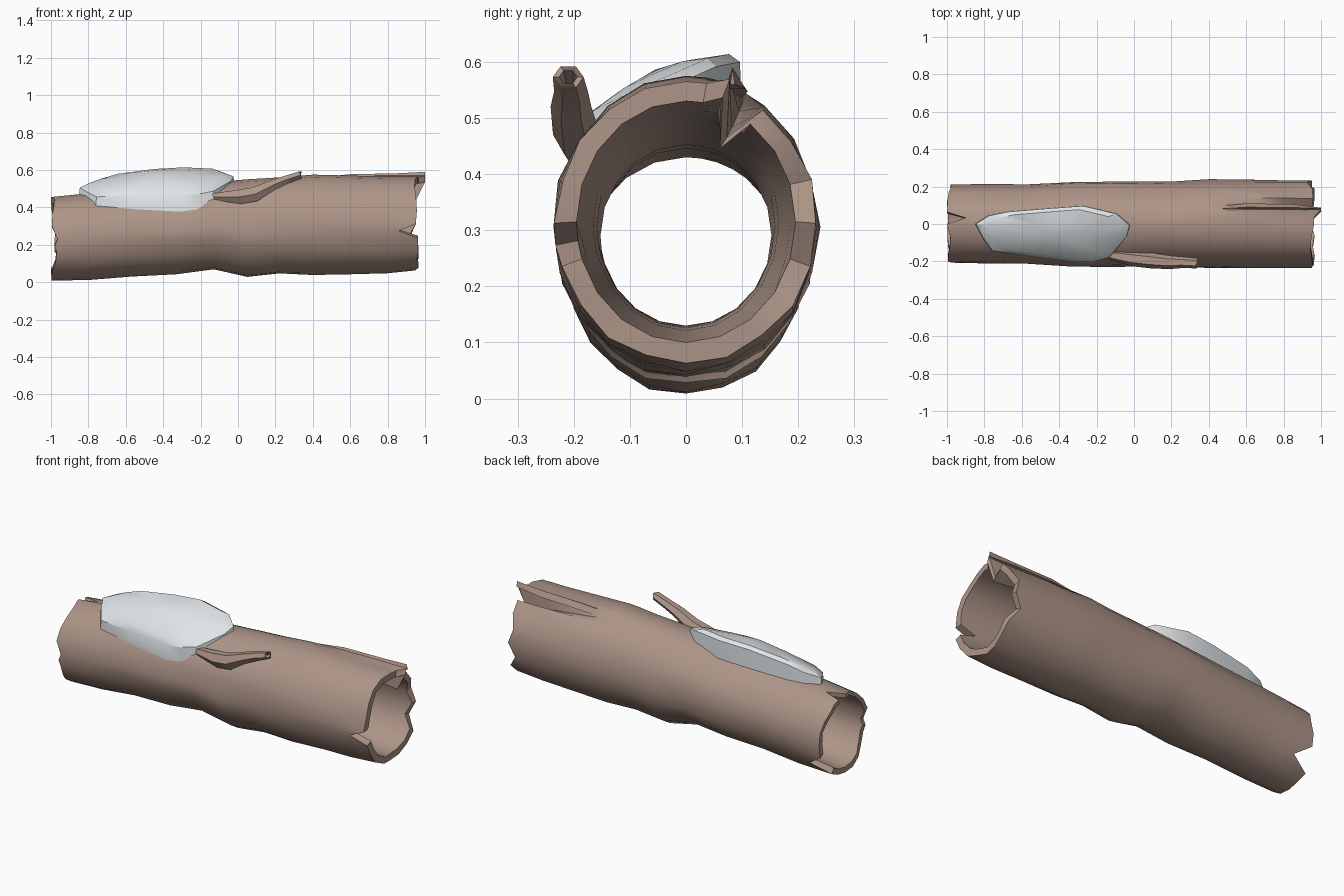
import bpy, random
from math import sin, cos, radians, sqrt
from mathutils import Vector

if "Cube" in bpy.data.objects:
    bpy.data.objects.remove(bpy.data.objects["Cube"])

random.seed(4)


def material(name, col):
    m = bpy.data.materials.new(name)
    m.diffuse_color = (*col, 1)
    m.use_nodes = True
    m.node_tree.nodes["Principled BSDF"].inputs["Base Color"].default_value = m.diffuse_color
    return m


BARK = material("bark", (0.42, 0.30, 0.245))
SNOW = material("snow", (0.74, 0.78, 0.80))


def make(name, verts, faces, mat, angle):
    me = bpy.data.meshes.new(name)
    me.from_pydata([tuple(v) for v in verts], [], faces)
    me.materials.append(mat)
    me.shade_smooth()
    me.set_sharp_from_angle(angle=radians(angle))
    ob = bpy.data.objects.new(name, me)
    bpy.context.collection.objects.link(ob)
    return ob


def bridge(rings, closed=False):
    """Quads between successive rings of equal length."""
    n = len(rings[0])
    pairs = list(zip(rings, rings[1:]))
    if closed:
        pairs.append((rings[-1], rings[0]))
    verts = [v for r in rings for v in r]
    k = len(rings)
    faces = []
    for i in range(len(pairs)):
        a, b = i * n, ((i + 1) % k) * n
        for j in range(n):
            faces.append((a + j, a + (j + 1) % n, b + (j + 1) % n, b + j))
    return verts, faces


# Log outline: x, bottom z, top z, half width
OUTER = [(-1, 0.005, 0.455, 0.212), (-0.8, 0.01, 0.475, 0.214),
         (-0.57, 0.03, 0.495, 0.213), (-0.33, 0.04, 0.515, 0.228),
         (-0.13, 0.064, 0.535, 0.232), (0.05, 0.022, 0.55, 0.232),
         (0.22, 0.042, 0.56, 0.230), (0.4, 0.036, 0.575, 0.240),
         (0.6, 0.042, 0.57, 0.238), (0.8, 0.047, 0.565, 0.236),
         (0.955, 0.06, 0.565, 0.236)]
INNER = [(-1, 0.04, 0.43, 0.182), (-0.15, 0.13, 0.45, 0.152),
         (0.3, 0.125, 0.50, 0.160), (0.955, 0.10, 0.53, 0.195)]


def section(table, x):
    x = min(max(x, table[0][0]), table[-1][0])
    for a, b in zip(table, table[1:]):
        if x <= b[0]:
            t = (x - a[0]) / (b[0] - a[0])
            lo, hi, w = (a[i] + (b[i] - a[i]) * t for i in (1, 2, 3))
            return (lo + hi) / 2, (hi - lo) / 2, w


# Columns round the log, 0 = top, 90 = back, plus extra ones at the splits
ANGLES = sorted([18 * k for k in range(20)] + [9, 27, 261])
LEFT = {9: 0.10, 18: 0.0, 0: 0.0, 126: 0.11, 144: -0.0, 270: 0.035, 252: 0.03}
RIGHT = {261: -0.095, 18: 0.045, 27: 0.0, 108: -0.04, 72: -0.03}
left = {a: LEFT.get(a, random.uniform(0, 0.025)) for a in ANGLES}
right = {a: RIGHT.get(a, random.uniform(-0.015, 0.012)) for a in ANGLES}


def log_ring(table, x, inner):
    cz, rz, ry = section(table, x)
    ring = []
    for a in ANGLES:
        t = radians(a)
        k = 1.0
        if 30 < a < 330 and not inner:
            k += 0.012 * sin(5 * x + a * 0.13) - 0.012
        s = max(0, (x - 0.38) / 0.575)
        if a == 27:                       # bark split near the right end
            k -= 0.32 * s
        if a == 18:                       # lifted splinter beside the split
            k += (0.07 * min(1, s * 1.6)) if not inner else 0.08 * s
        px = x
        if x == OUTER[0][0]:
            px += left[a]
        if x == OUTER[-1][0]:
            px += right[a]
        ring.append(Vector((px, ry * k * sin(t), cz + rz * k * cos(t))))
    return ring


# Hollow log
xs = [s[0] for s in OUTER]
rings = [log_ring(OUTER, x, False) for x in xs]
rings += [log_ring(INNER, x, True) for x in reversed(xs)]
v, f = bridge(rings, closed=True)
make("hollow_log", v, [q[::-1] for q in f], BARK, 40)


# Broken hollow twig on the front side
def tube_ring(c, r, squash=1.0, n=6):
    return [Vector((c[0] - 0.4 * r * sin(6.283 * i / n),
                    c[1] + squash * r * cos(6.283 * i / n),
                    c[2] + r * sin(6.283 * i / n))) for i in range(n)]


path = [((-0.13, -0.165, 0.455), 0.022), ((0.0, -0.185, 0.455), 0.042),
        ((0.09, -0.195, 0.470), 0.042), ((0.19, -0.205, 0.520), 0.029),
        ((0.26, -0.205, 0.548), 0.024), ((0.335, -0.21, 0.573), 0.022),
        ((0.335, -0.21, 0.573), 0.013), ((0.24, -0.205, 0.538), 0.008)]
rings = [tube_ring(c, r, 1.0 if r > 0.03 else 1.25) for c, r in path]
rings[5][1].x += 0.015
rings[5][4].x -= 0.02
v, f = bridge(rings)
f += [tuple(range(6)), tuple(range(len(v) - 6, len(v)))]
make("broken_twig", v, f, BARK, 40)

# Thin bark sliver along the crack on top
sliver = [[Vector((x, y - w, z - 0.03)), Vector((x, y, z)), Vector((x, y + w, z - 0.03))]
          for x, y, z, w in ((0.38, 0.075, 0.555, 0.012), (0.6, 0.09, 0.577, 0.02),
                             (0.85, 0.088, 0.582, 0.018), (1.0, 0.083, 0.59, 0.004))]
v, f = bridge(sliver)
make("bark_sliver", v, f + [(0, 1, 2), (9, 10, 11)], BARK, 40)

# Snow slab: rim x, y, upper edge z
RIM = [(-0.85, 0.0, 0.505), (-0.78, 0.045, 0.53), (-0.68, 0.066, 0.56),
       (-0.45, 0.085, 0.59), (-0.27, 0.098, 0.600), (-0.09, 0.055, 0.592),
       (-0.02, -0.005, 0.565), (-0.035, -0.065, 0.54), (-0.13, -0.18, 0.485),
       (-0.22, -0.205, 0.468), (-0.31, -0.205, 0.46), (-0.55, -0.175, 0.462),
       (-0.76, -0.145, 0.455), (-0.81, -0.075, 0.48)]
base, edge, top = [], [], []
centre = Vector((-0.42, -0.055, 0.57))
for x, y, z in RIM:
    cz, rz, ry = section(OUTER, x)
    surf = cz + rz * sqrt(max(0.02, 1 - (y / ry) ** 2))
    base.append(Vector((x, y, min(surf, z - 0.03) - 0.008)))
    p = Vector((x, y, z))
    edge.append(p.lerp(centre, 0.01))
    q = p.lerp(centre, 0.14)
    q.z += 0.018
    top.append(q)
inner = [p.lerp(centre, 0.5) + Vector((0, 0, 0.012)) for p in top]
v, f = bridge([base, edge, top, inner])
n = len(RIM)
v.append(centre + Vector((0, 0, 0.016)))
f += [(3 * n + i, 3 * n + (i + 1) % n, 4 * n) for i in range(n)]
f.append(tuple(range(n)))
snow = make("snow_cap", v, f, SNOW, 28)

# Consistent outward normals
import bmesh
for ob in bpy.data.objects:
    bm = bmesh.new()
    bm.from_mesh(ob.data)
    bmesh.ops.recalc_face_normals(bm, faces=bm.faces)
    bm.to_mesh(ob.data)
    bm.free()
